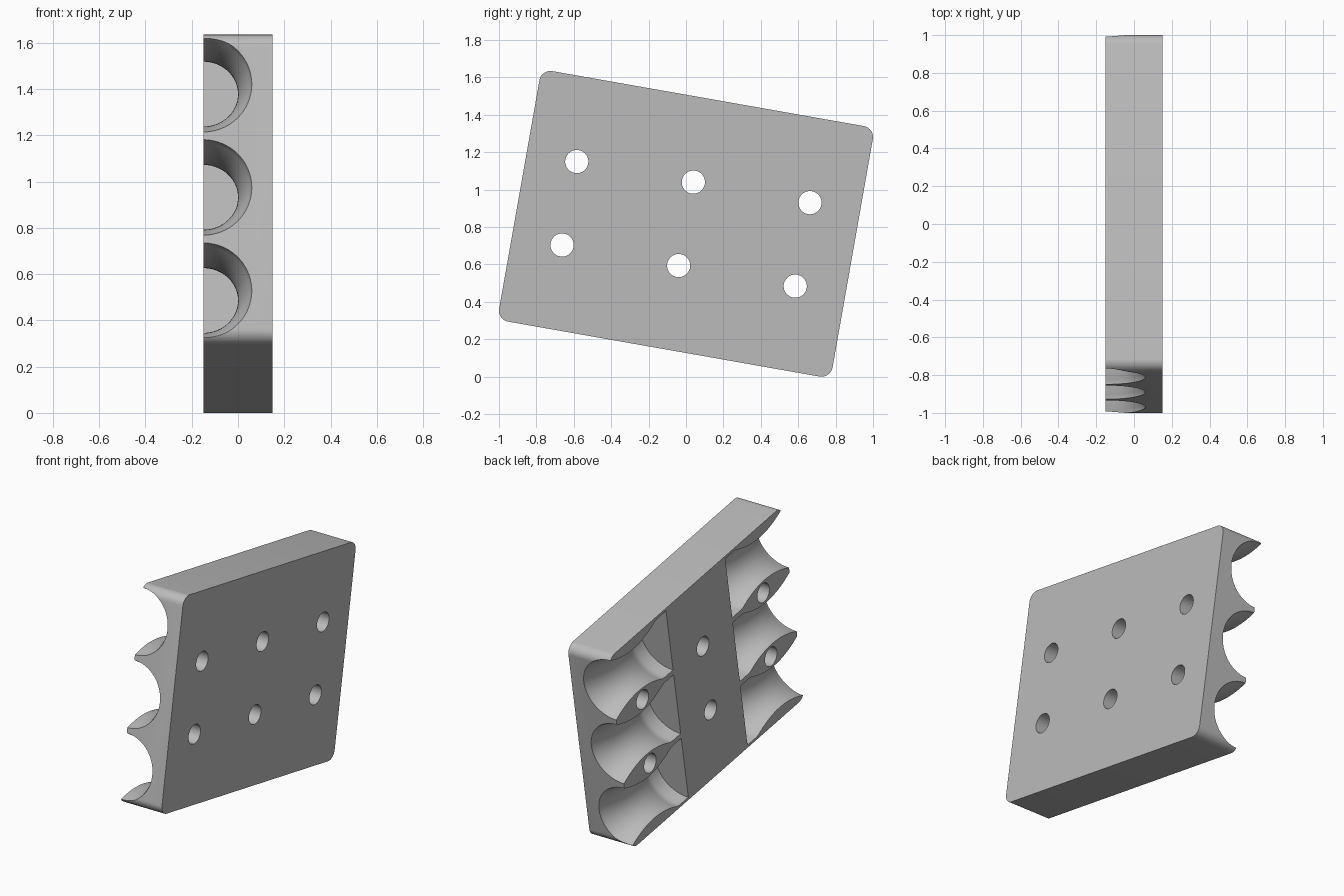
import bpy, bmesh, math
from mathutils import Matrix, Vector

if "Cube" in bpy.data.objects:
    bpy.data.objects.remove(bpy.data.objects["Cube"], do_unlink=True)

TILT = math.radians(10)
THICK, LENGTH, HEIGHT, CORNER = 0.30, 1.81, 1.36, 0.06
BAND, THROAT, END = 0.31, 0.66, 0.95
WIDE, NARROW = 0.21, 0.15
PITCH = 0.453

grey = bpy.data.materials.new("plain grey")
grey.use_nodes = True
grey.diffuse_color = (0.5, 0.5, 0.5, 1)
grey.node_tree.nodes["Principled BSDF"].inputs["Base Color"].default_value = (0.5, 0.5, 0.5, 1)


def make_object(name, bm):
    bmesh.ops.recalc_face_normals(bm, faces=bm.faces)
    mesh = bpy.data.meshes.new(name)
    bm.to_mesh(mesh)
    bm.free()
    mesh.materials.append(grey)
    obj = bpy.data.objects.new(name, mesh)
    bpy.context.collection.objects.link(obj)
    return obj


# Plate: slab with four rounded corners
bm = bmesh.new()
bmesh.ops.create_cube(bm, size=1, matrix=Matrix.Diagonal((THICK, LENGTH, HEIGHT, 1)))
edges = [e for e in bm.edges if abs(e.verts[0].co.x - e.verts[1].co.x) > 0.1]
bmesh.ops.bevel(bm, geom=edges, offset=CORNER, segments=10, profile=0.5, affect='EDGES')
plate = make_object("cradle_plate", bm)


# Grooves: hourglass solids turned around the long axis, three at each end
def add_groove(bm, side, height, steps=28, sides=72):
    rings = []
    for i in range(steps + 1):
        u = BAND + (END - BAND) * i / steps
        r = NARROW + (WIDE - NARROW) * min(1, ((u - THROAT) / 0.245) ** 2)
        rings.append([bm.verts.new((-THICK / 2 + r * math.cos(a), side * u, height + r * math.sin(a)))
                      for a in (math.tau * (k + 0.5) / sides for k in range(sides))])
    for a, b in zip(rings, rings[1:]):
        for k in range(sides):
            n = (k + 1) % sides
            bm.faces.new((a[k], a[n], b[n], b[k]))
    bm.faces.new(rings[0])
    bm.faces.new(rings[-1])


bm = bmesh.new()
for side in (-1, 1):
    for row in (-1, 0, 1):
        add_groove(bm, side, row * PITCH)
grooves = make_object("groove_cutter", bm)

# Screw holes: two rows of three, straight through
bm = bmesh.new()
for u in (-0.633, 0, 0.633):
    for v in (-PITCH / 2, PITCH / 2):
        place = Matrix.Translation((0, u, v)) @ Matrix.Rotation(math.pi / 2, 4, 'Y')
        bmesh.ops.create_cone(bm, cap_ends=True, segments=48, radius1=0.062,
                              radius2=0.062, depth=0.6, matrix=place)
holes = make_object("hole_cutter", bm)

# Cut the plate, then drop the cutters
for cutter in (grooves, holes):
    cutter.hide_render = True
    mod = plate.modifiers.new(cutter.name, 'BOOLEAN')
    mod.operation, mod.solver, mod.object = 'DIFFERENCE', 'EXACT', cutter
bpy.context.view_layer.update()
result = bpy.data.meshes.new_from_object(plate.evaluated_get(bpy.context.evaluated_depsgraph_get()))
plate.modifiers.clear()
plate.data = result
plate.data.materials.clear()
plate.data.materials.append(grey)
for poly in plate.data.polygons:
    poly.material_index = 0
for cutter in (grooves, holes):
    bpy.data.objects.remove(cutter, do_unlink=True)

# Lean the plate and stand it on the ground
plate.data.transform(Matrix.Rotation(-TILT, 4, 'X'))
low = min(v.co.z for v in plate.data.vertices)
plate.data.transform(Matrix.Translation(Vector((0, 0, -low))))

bpy.ops.object.select_all(action='DESELECT')
plate.select_set(True)
bpy.context.view_layer.objects.active = plate
bpy.ops.object.shade_smooth_by_angle(angle=math.radians(30))
